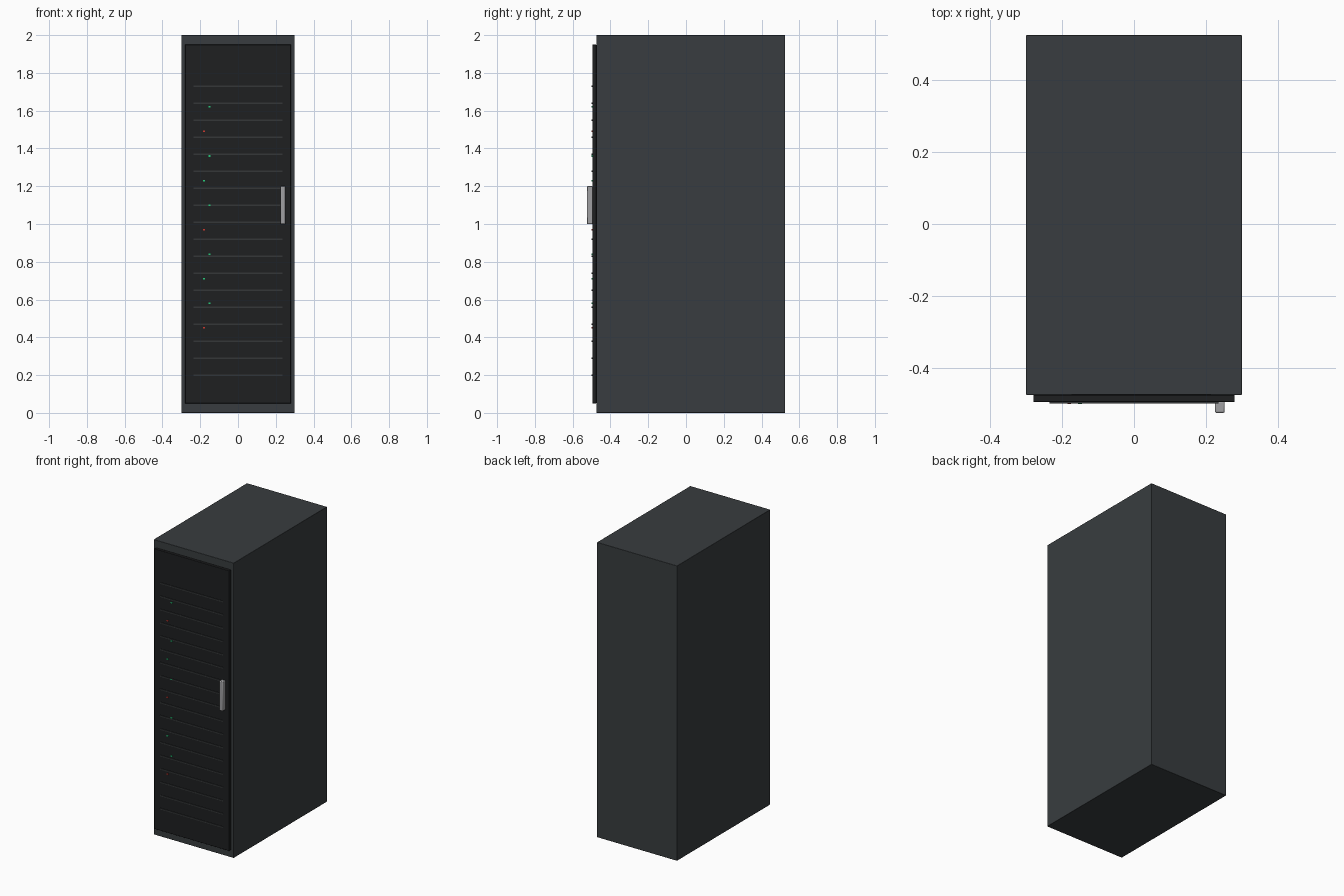
import bpy

if "Cube" in bpy.data.objects:
    bpy.data.objects.remove(bpy.data.objects["Cube"])


def material(name, rgb):
    m = bpy.data.materials.new(name)
    m.diffuse_color = (*rgb, 1)
    m.use_nodes = True
    m.node_tree.nodes["Principled BSDF"].inputs["Base Color"].default_value = m.diffuse_color
    return m


def box(name, x, y, z, mat, bevel=0):
    """Box from (min, max) ranges on each axis."""
    centre = [(r[0] + r[1]) / 2 for r in (x, y, z)]
    bpy.ops.mesh.primitive_cube_add(size=1, location=centre)
    ob = bpy.context.object
    ob.name = name
    ob.scale = [r[1] - r[0] for r in (x, y, z)]
    bpy.ops.object.transform_apply(location=False, rotation=False, scale=True)
    ob.data.materials.append(mat)
    if bevel:
        b = ob.modifiers.new("edge_bevel", 'BEVEL')
        b.width, b.segments = bevel, 2
        bpy.ops.object.shade_smooth_by_angle()
    return ob


casing = material("casing_grey", (0.04, 0.046, 0.05))
black = material("door_black", (0.013, 0.014, 0.015))
slat_grey = material("slat_grey", (0.035, 0.038, 0.04))
metal = material("handle_metal", (0.35, 0.35, 0.36))
green = material("light_green", (0.02, 0.6, 0.2))
red = material("light_red", (0.6, 0.04, 0.03))

# Cabinet and front door
box("cabinet", (-0.3, 0.3), (-0.475, 0.525), (0, 2), casing, 0.002)
box("door", (-0.28, 0.28), (-0.495, -0.475), (0.05, 1.95), black, 0.002)

# Horizontal vent slats
for i in range(18):
    z = 0.2 + 0.09 * i
    box(f"vent_slat_{i}", (-0.235, 0.235), (-0.499, -0.493),
        (z - 0.004, z + 0.004), slat_grey)

# Status lights in two staggered columns
for i in range(10):
    z = 0.45 + 0.13 * i
    x = -0.15 if i % 2 else -0.18
    box(f"status_light_{i}", (x - 0.005, x + 0.005), (-0.5, -0.493),
        (z - 0.004, z + 0.004), red if i % 4 == 0 else green)

# Door handle
box("door_handle", (0.225, 0.252), (-0.525, -0.493), (1.0, 1.2), metal, 0.004)
